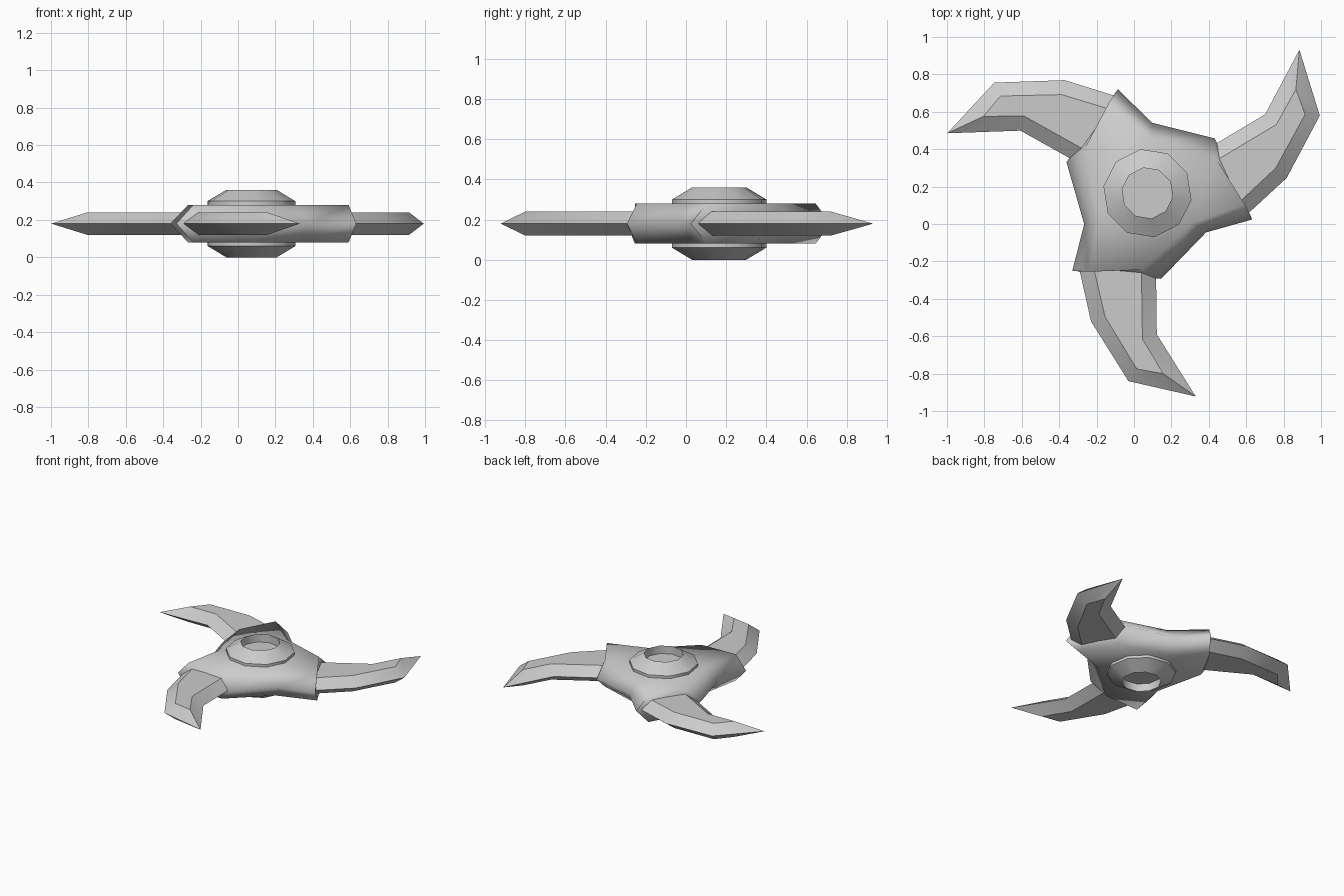
import bpy, bmesh
from math import cos, sin, radians

if "Cube" in bpy.data.objects:
    bpy.data.objects.remove(bpy.data.objects["Cube"])

CX, CY, CZ = 0.072, 0.165, 0.18      # hub centre


def turn(p, deg):
    """Rotate a top-view point about the hub centre."""
    x, y = p[0] - CX, p[1] - CY
    c, s = cos(radians(deg)), sin(radians(deg))
    return (CX + c * x - s * y, CY + s * x + c * y)


def stack(name, rings, angle):
    """Closed solid through rings of (points, z), bottom to top."""
    bm = bmesh.new()
    loops = [[bm.verts.new((x, y, z)) for x, y in pts] for pts, z in rings]
    n = len(loops[0])
    for a, b in zip(loops, loops[1:]):
        for i in range(n):
            j = (i + 1) % n
            bm.faces.new((a[i], a[j], b[j], b[i]))
    caps = [bm.faces.new(loops[0][::-1]), bm.faces.new(loops[-1])]
    bmesh.ops.triangulate(bm, faces=caps)
    bmesh.ops.recalc_face_normals(bm, faces=bm.faces[:])
    me = bpy.data.meshes.new(name)
    bm.to_mesh(me)
    bm.free()
    ob = bpy.data.objects.new(name, me)
    bpy.context.collection.objects.link(ob)
    bpy.ops.object.select_all(action='DESELECT')
    ob.select_set(True)
    bpy.context.view_layer.objects.active = ob
    bpy.ops.object.shade_smooth_by_angle(angle=radians(angle))
    return ob


# Three-armed body: widest at mid height, bevelled to flat top and bottom
arm_mid = [(-0.33, -0.25), (0.145, -0.293), (0.385, -0.045)]
arm_flat = [(-0.24, -0.255), (0.04, -0.245), (0.312, 0.007)]
body_mid = [turn(p, a) for a in (0, 120, 240) for p in arm_mid]
body_flat = [turn(p, a) for a in (0, 120, 240) for p in arm_flat]
stack("body", [(body_flat, CZ - 0.1), (body_mid, CZ), (body_flat, CZ + 0.1)], 85)

# Curved blades: sharp edge outline and raised flat centre
edge = [(-0.302, -0.21), (-0.285, -0.275), (-0.23, -0.52), (-0.03, -0.84),
        (0.33, -0.922), (0.122, -0.59), (0.118, -0.275), (0.118, -0.21)]
flat = [(-0.222, -0.21), (-0.206, -0.275), (-0.155, -0.495), (0.015, -0.775),
        (0.156, -0.80), (0.045, -0.615), (0.04, -0.275), (0.04, -0.21)]
for k in range(3):
    e = [turn(p, 120 * k) for p in edge]
    f = [turn(p, 120 * k) for p in flat]
    stack(f"blade_{k + 1}", [(f, CZ - 0.06), (e, CZ), (f, CZ + 0.06)], 30)

# Ten-sided hub with a recessed disc on both sides
def ring(r):
    return [(CX + r * cos(radians(27 + 36 * i)), CY + r * sin(radians(27 + 36 * i)))
            for i in range(10)]


half = [(0.238, 0.12), (0.137, 0.18), (0.137, 0.12)]
profile = [(r, -h) for r, h in half[::-1]] + half
stack("hub", [(ring(r), CZ + h) for r, h in profile], 50)
